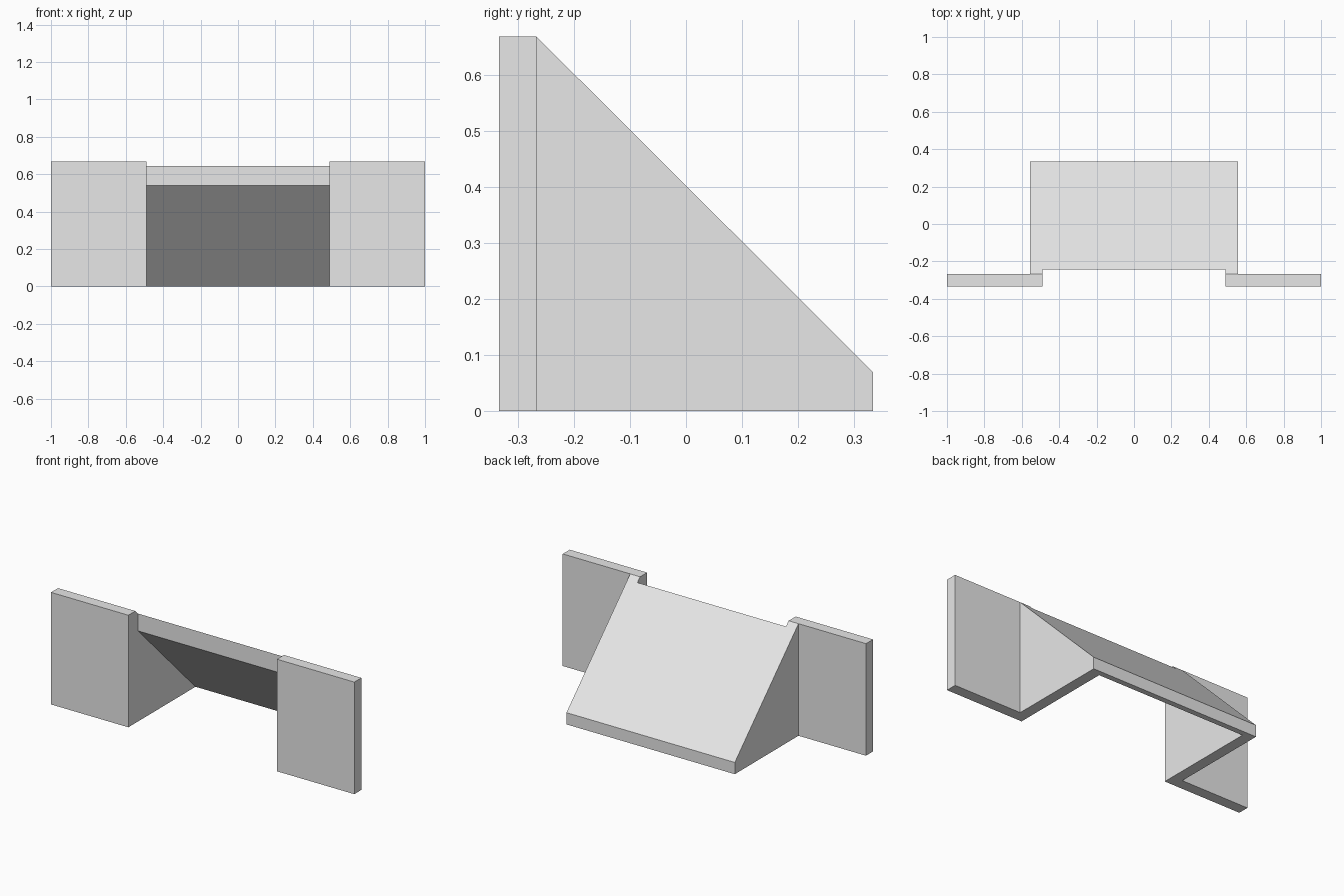
import bpy
import bmesh

if "Cube" in bpy.data.objects:
    bpy.data.objects.remove(bpy.data.objects["Cube"], do_unlink=True)

grey = bpy.data.materials.new("plain_grey")
grey.use_nodes = True
grey.diffuse_color = (0.8, 0.8, 0.8, 1)
grey.node_tree.nodes["Principled BSDF"].inputs["Base Color"].default_value = (0.8, 0.8, 0.8, 1)

FRONT, BACK = -0.333, 0.333
PANEL_BACK = -0.267
HEIGHT = 0.668
INNER, OUTER = 0.49, 0.555      # half widths of the opening and the hood


def extrude_profile(name, profile, x0, x1):
    """Solid made by sweeping a (y, z) outline from x0 to x1."""
    bm = bmesh.new()
    face = bm.faces.new([bm.verts.new((x0, y, z)) for y, z in profile])
    swept = bmesh.ops.extrude_face_region(bm, geom=[face])["geom"]
    verts = [v for v in swept if isinstance(v, bmesh.types.BMVert)]
    bmesh.ops.translate(bm, verts=verts, vec=(x1 - x0, 0, 0))
    bmesh.ops.recalc_face_normals(bm, faces=bm.faces)
    mesh = bpy.data.meshes.new(name)
    bm.to_mesh(mesh)
    bm.free()
    mesh.materials.append(grey)
    obj = bpy.data.objects.new(name, mesh)
    bpy.context.collection.objects.link(obj)
    return obj


# Flat wall panels either side of the opening
panel = [(FRONT, 0), (PANEL_BACK, 0), (PANEL_BACK, HEIGHT), (FRONT, HEIGHT)]
extrude_profile("left_wall_panel", panel, INNER, 1)
extrude_profile("right_wall_panel", panel, -1, -INNER)

# Sloping hood behind the opening
hood = extrude_profile("sloped_hood", [(PANEL_BACK, 0), (BACK, 0), (BACK, 0.07),
                                       (PANEL_BACK, HEIGHT)], -OUTER, OUTER)

# Hollow under the slope, leaving cheeks, a front lip and a thin back edge
lip = -0.242
cutter = extrude_profile("hood_hollow_cutter", [(-0.5, -0.1), (0.4, -0.1), (lip, 0.54),
                                                (lip, 0.8), (-0.5, 0.8)], -INNER, INNER)
cutter.hide_render = True
hollow = hood.modifiers.new("hollow", 'BOOLEAN')
hollow.operation = 'DIFFERENCE'
hollow.solver = 'EXACT'
hollow.object = cutter
bpy.context.view_layer.objects.active = hood
bpy.ops.object.modifier_apply(modifier=hollow.name)
bpy.data.objects.remove(cutter, do_unlink=True)
